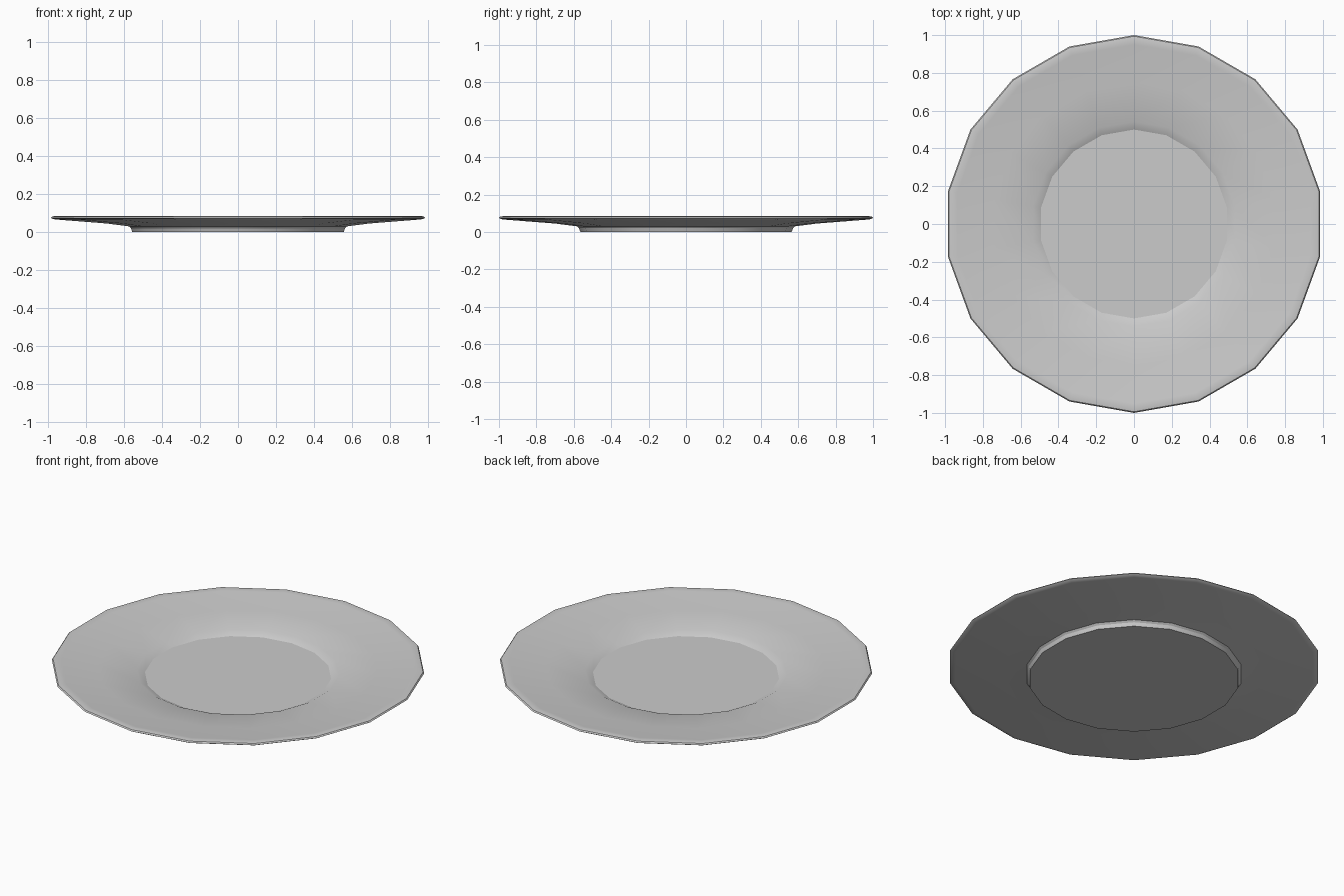
import bpy, bmesh, math

if "Cube" in bpy.data.objects:
    bpy.data.objects.remove(bpy.data.objects["Cube"])

SIDES = 18
# Plate cross-section (radius, height): foot, underside, rounded rim, top, well floor
PROFILE = [
    (0.565, 0.0), (0.572, 0.02), (0.582, 0.03), (0.70, 0.045), (0.97, 0.066),
    (0.99, 0.069), (1.0, 0.075), (0.994, 0.082), (0.975, 0.085), (0.95, 0.082),
    (0.75, 0.060), (0.542, 0.042), (0.50, 0.022),
]

bm = bmesh.new()
rings = []
for r, z in PROFILE:
    ring = []
    for i in range(SIDES):
        a = math.pi / 2 + 2 * math.pi * i / SIDES
        ring.append(bm.verts.new((r * math.cos(a), r * math.sin(a), z)))
    rings.append(ring)

# Wall bands between neighbouring rings
for a, b in zip(rings, rings[1:]):
    for i in range(SIDES):
        j = (i + 1) % SIDES
        bm.faces.new((a[i], a[j], b[j], b[i]))

# Flat base and well floor
bm.faces.new(rings[0])
bm.faces.new(rings[-1])
bmesh.ops.recalc_face_normals(bm, faces=bm.faces)

mesh = bpy.data.meshes.new("plate")
bm.to_mesh(mesh)
bm.free()
plate = bpy.data.objects.new("plate", mesh)
bpy.context.collection.objects.link(plate)

# Soft rim, crisp well and foot edges
bpy.context.view_layer.objects.active = plate
plate.select_set(True)
bpy.ops.object.shade_smooth_by_angle(angle=math.radians(24))
